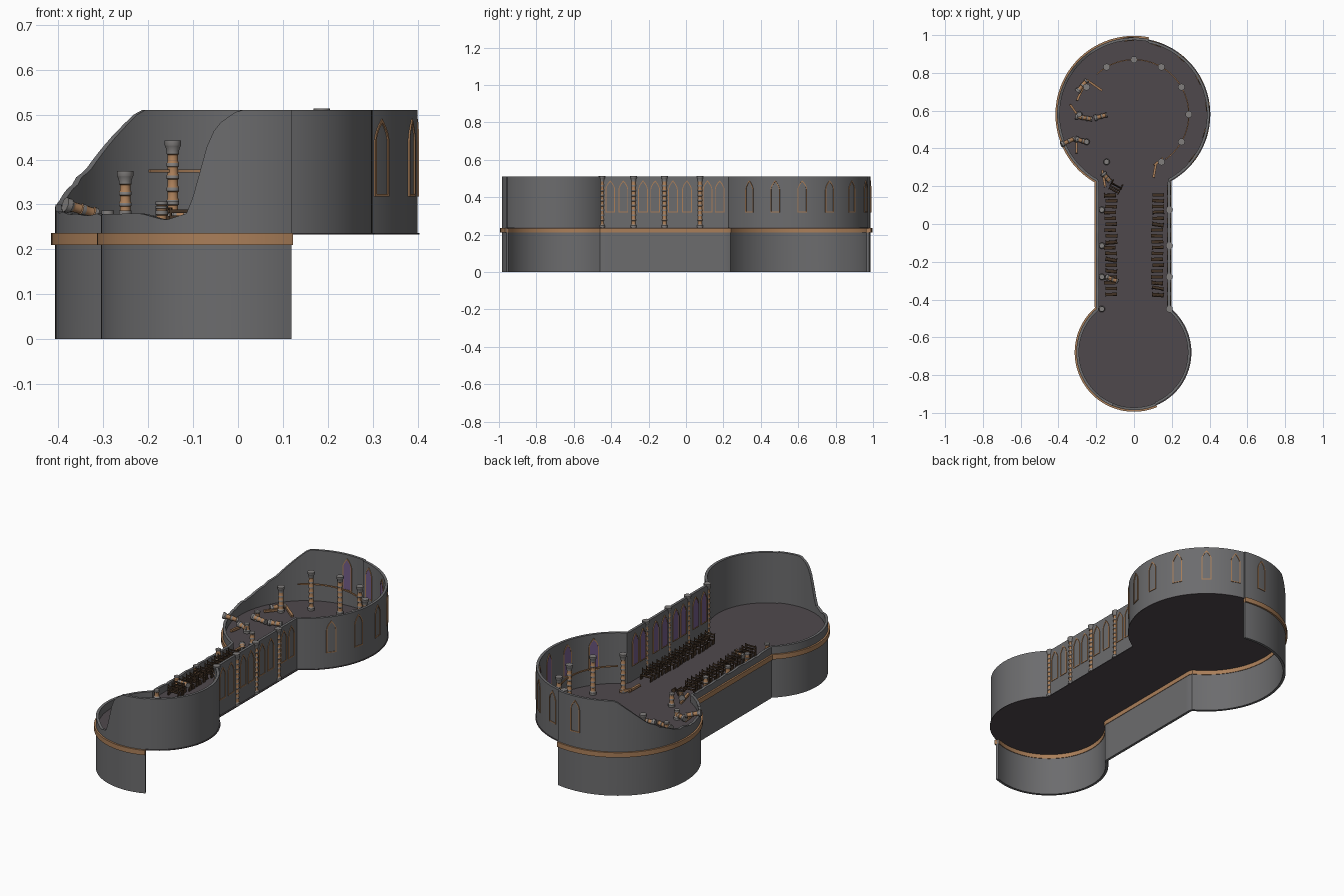
import bpy, bmesh, math, random
from mathutils import Vector, Matrix

if "Cube" in bpy.data.objects:
    bpy.data.objects.remove(bpy.data.objects["Cube"])
random.seed(4)
FL = 0.237                       # floor level
BIG, SMALL = (0, 0.58), (0, -0.68)

def mat(name, *c):
    m = bpy.data.materials.new(name)
    m.diffuse_color = (*c, 1)
    m.use_nodes = True
    m.node_tree.nodes["Principled BSDF"].inputs["Base Color"].default_value = m.diffuse_color
    return m
STONE = mat("grey_wall_stone", .15, .15, .155)
FLOOR = mat("floor_stone", .078, .066, .073)
TRIM = mat("tan_trim", .40, .21, .10)
GLASS = mat("violet_glass", .17, .11, .25)
WOOD = mat("dark_wood", .055, .032, .018)
PALE = mat("column_stone", .22, .21, .205)

def obj(name, bm, *mats, smooth=True):
    bmesh.ops.recalc_face_normals(bm, faces=bm.faces)
    me = bpy.data.meshes.new(name)
    bm.to_mesh(me); bm.free()
    for m in mats:
        me.materials.append(m)
    o = bpy.data.objects.new(name, me)
    bpy.context.collection.objects.link(o)
    if smooth:
        bpy.context.view_layer.objects.active = o
        o.select_set(True)
        bpy.ops.object.shade_smooth_by_angle(angle=math.radians(35))
        o.select_set(False)
    return o

def arc(c, r, a0, a1):
    n = max(2, int(abs(a1 - a0) / 3))
    out = []
    for i in range(n + 1):
        a = math.radians(a0 + (a1 - a0) * i / n)
        d = Vector((math.cos(a), math.sin(a)))
        out.append((Vector(c) + d * r, d))
    return out

def side(x, y0, y1, n=24):
    return [(Vector((x, y0 + (y1 - y0) * i / n)), Vector((math.copysign(1, x), 0))) for i in range(n + 1)]

def strip(name, path, inner, outer, z0, top, m):
    """Wall of given thickness along a path, with a variable top."""
    bm = bmesh.new()
    rows = []
    for p, n in path:
        a, b, t = p + n * outer, p + n * inner, top(p)
        rows.append([bm.verts.new(v) for v in ((*a, z0), (*a, t), (*b, t), (*b, z0))])
    for r, s in zip(rows, rows[1:]):
        for k in range(4):
            bm.faces.new((r[k], s[k], s[(k + 1) % 4], r[(k + 1) % 4]))
    bm.faces.new(rows[0]); bm.faces.new(rows[-1])
    return obj(name, bm, m)

def lerp(t, pts):
    for (a, u), (b, v) in zip(pts, pts[1:]):
        if t <= b:
            return u + (v - u) * max(0, (t - a) / (b - a))
    return pts[-1][1]

def ruin_top(p):                 # broken outline of the west wall
    jag = random.uniform(-.004, .004)
    if p.y > .2225:
        a = math.degrees(math.atan2(p.y - BIG[1], p.x)) % 360
        return lerp(a, [(79, .51), (123, .51), (133, .455), (146, .38), (160, .33), (170, .305), (190, .28), (241, .275)]) + (jag if a > 150 else 0)
    if p.y > -.443:
        return .272 + jag
    a = math.degrees(math.atan2(p.y - SMALL[1], p.x)) % 360
    return lerp(a, [(130, .275), (225, .28), (238, .265), (248, .28), (251, .32), (258, .45), (262, .48), (270, .51), (300, .51)])

# walls: west side reaches the ground, east side stands on the floor
west = arc(BIG, .407, 79, 240.8) + side(-.2, .22, -.44) + arc(SMALL, .305, 130.5, 293)
east = arc(BIG, .400, 79, -61.5) + side(.192, .22, -.445) + arc(SMALL, .299, 50, -67)
strip("west_wall", west, -.014, 0, 0, ruin_top, STONE)
strip("east_wall", east, -.014, 0, FL - .003, lambda p: .51, STONE)
strip("west_band", west, -.017, .009, .21, lambda p: .236, TRIM)

# floor slab
bm = bmesh.new()
pts = [p - n * .001 for p, n in arc(BIG, .405, -60.4, 240.4) + arc(SMALL, .305, 131, 409)]
vs = [bm.verts.new((*p, FL - .004)) for p in pts]
f = bm.faces.new(vs)
ex = bmesh.ops.extrude_face_region(bm, geom=[f])
for v in ex["geom"]:
    if isinstance(v, bmesh.types.BMVert):
        v.co.z = FL
obj("floor", bm, FLOOR, smooth=False)

# pointed windows: frame through the wall, glass plate inside
def arch(w, z0, z1):
    spring = z1 - w * 1.9
    right = [(w * (1 - (i / 5) ** 1.7), spring + (z1 - spring) * i / 5) for i in range(6)]
    return [(-w, z0), (w, z0)] + right + [(-u, z) for u, z in right[-2::-1]]

def window(c, ang, w=.026):
    n = Vector((math.cos(ang), math.sin(ang), 0))
    t = Vector((-n.y, n.x, 0))
    place = lambda u, z, d: Vector((*c, 0)) + t * u + n * d + Vector((0, 0, z))
    bm = bmesh.new()
    loops = [[bm.verts.new(place(u, z, d)) for u, z in o] for o, d in (
        (arch(w, .318, .49), .003), (arch(w - .005, .323, .482), .003),
        (arch(w - .005, .323, .482), -.018), (arch(w, .318, .49), -.018))]
    k = len(loops[0])
    for j in range(4):
        A, B = loops[j], loops[(j + 1) % 4]
        for i in range(k):
            bm.faces.new((A[i], A[(i + 1) % k], B[(i + 1) % k], B[i]))
    obj("window_frame", bm, TRIM, smooth=False)
    bm = bmesh.new()
    g = [[bm.verts.new(place(u, z, d)) for u, z in arch(w - .004, .322, .484)] for d in (-.0165, -.012)]
    bm.faces.new(g[0]); bm.faces.new(g[1])
    for i in range(k):
        bm.faces.new((g[0][i], g[0][(i + 1) % k], g[1][(i + 1) % k], g[1][i]))
    obj("window_glass", bm, GLASS, smooth=False)

for deg in (-37, -15, 6, 28, 50, 72, 94):
    a, r = math.radians(deg), .400 if deg < 79 else .407
    window((r * math.cos(a), BIG[1] + r * math.sin(a)), a)
for y in (-.405, -.335, -.23, -.165, -.07, .005, .115, .18):
    window((.192, y), 0)

# banded columns, turned
def column(name, x, y, h, z=FL, rot=None, cap=True, r=.0115):
    prof = [(.0001, 0), (r * 1.5, 0), (r * 1.5, .012), (r * 1.1, .018)]
    top = h - (.022 if cap else 0)
    n = max(1, round((top - .018) / .026))
    for i in range(n):
        a = .018 + (top - .018) * i / n
        s = (top - .018) / n
        prof += [(r, a + s * .15), (r, a + s * .65), (r * 1.2, a + s * .72), (r * 1.2, a + s)]
    if cap:
        prof += [(r * 1.5, h - .012), (r * 1.6, h - .01), (r * 1.6, h)]
    prof += [(.0001, h)]
    bm = bmesh.new()
    N = 12
    rings = [[bm.verts.new((q * math.cos(2 * math.pi * k / N), q * math.sin(2 * math.pi * k / N), zz)) for k in range(N)] for q, zz in prof]
    for A, B in zip(rings, rings[1:]):
        for k in range(N):
            f = bm.faces.new((A[k], A[(k + 1) % N], B[(k + 1) % N], B[k]))
            if abs(A[0].co.x - r) < 1e-4 or abs(B[0].co.x - r) < 1e-4:
                f.material_index = 1     # tan shaft between pale rings
    o = obj(name, bm, PALE, TRIM)
    o.location = (x, y, z)
    if rot:
        o.rotation_euler = rot
    return o

for y, h in zip((-.45, -.28, -.115, .075), (.05, .06, .055, .07)):
    column("east_column", .187, y, .277)
    column("west_column_stub", -.17, y, h, cap=False)
for deg, h in ((-60, .205), (-30, .205), (0, .205), (30, .205), (60, .205), (90, .205), (120, .205), (150, .137),
               (180, .05), (210, .05), (240, .07)):
    a = math.radians(deg)
    column("ring_column", .29 * math.cos(a), BIG[1] + .29 * math.sin(a), h, cap=h > .1)

# fallen column pieces: position, length, heading, height of start, pitch
for x, y, l, head, z, pitch in ((-.30, .70, .08, 50, .255, 88), (-.31, .57, .09, -10, .255, 90), (-.21, .56, .07, 15, .255, 90),
                                (-.385, .42, .08, 25, .30, 105), (-.31, .45, .07, -15, .26, 90), (-.165, .27, .06, -50, .26, 92),
                                (-.15, -.28, .07, -20, .27, 85)):
    column("fallen_column", x, y, l, z, (0, math.radians(pitch), math.radians(head)), cap=False, r=.011)

# tan rail linking the ring of columns
strip("ring_rail", arc(BIG, .29, -55, 133), -.003, .003, .371, lambda p: .378, TRIM)

def box(bm, c, s):
    bmesh.ops.create_cube(bm, size=1, matrix=Matrix.Translation(c) @ Matrix.Diagonal((*s, 1)))

# broken rail pieces lying on the floor
for x, y, l, head in ((-.285, .69, .08, 65), (-.21, .735, .1, -35), (-.315, .6, .08, -55), (-.305, .41, .07, 90),
                      (.11, .285, .08, 80), (.13, .33, .06, 40), (-.16, .24, .09, 100)):
    bm = bmesh.new()
    box(bm, (0, 0, 0), (l, .012, .012))
    o = obj("broken_rail", bm, TRIM, smooth=False)
    o.location = (x, y, FL + .012)
    o.rotation_euler = (0, .12, math.radians(head))

# pews in two blocks
bm = bmesh.new()
box(bm, (0, 0, .020), (.058, .015, .004))
for z in (.034, .048):
    box(bm, (0, -.008, z), (.058, .003, .008))
for sx in (-1, 1):
    box(bm, (sx * .029, 0, .013), (.004, .018, .026))
    box(bm, (sx * .029, -.008, .028), (.004, .004, .056))
first = obj("pew", bm, WOOD, smooth=False)
first.location = (.128, .155, FL)
for s in (-1, 1):
    for i in range(18):
        if s == 1 and i == 0:
            continue
        o = bpy.data.objects.new("pew", first.data)
        bpy.context.collection.objects.link(o)
        o.location = (s * .124 + random.uniform(-.005, .005), .155 - i * .031, FL)
        wild = .25 if random.random() < .25 else .04
        o.rotation_euler = (random.uniform(-wild, wild) * .5, 0, random.uniform(-wild, wild))
# toppled pew near the west entrance
o = bpy.data.objects.new("toppled_pew", first.data)
bpy.context.collection.objects.link(o)
o.location = (-.085, .22, FL + .015)
o.rotation_euler = (1.2, .2, -.5)
